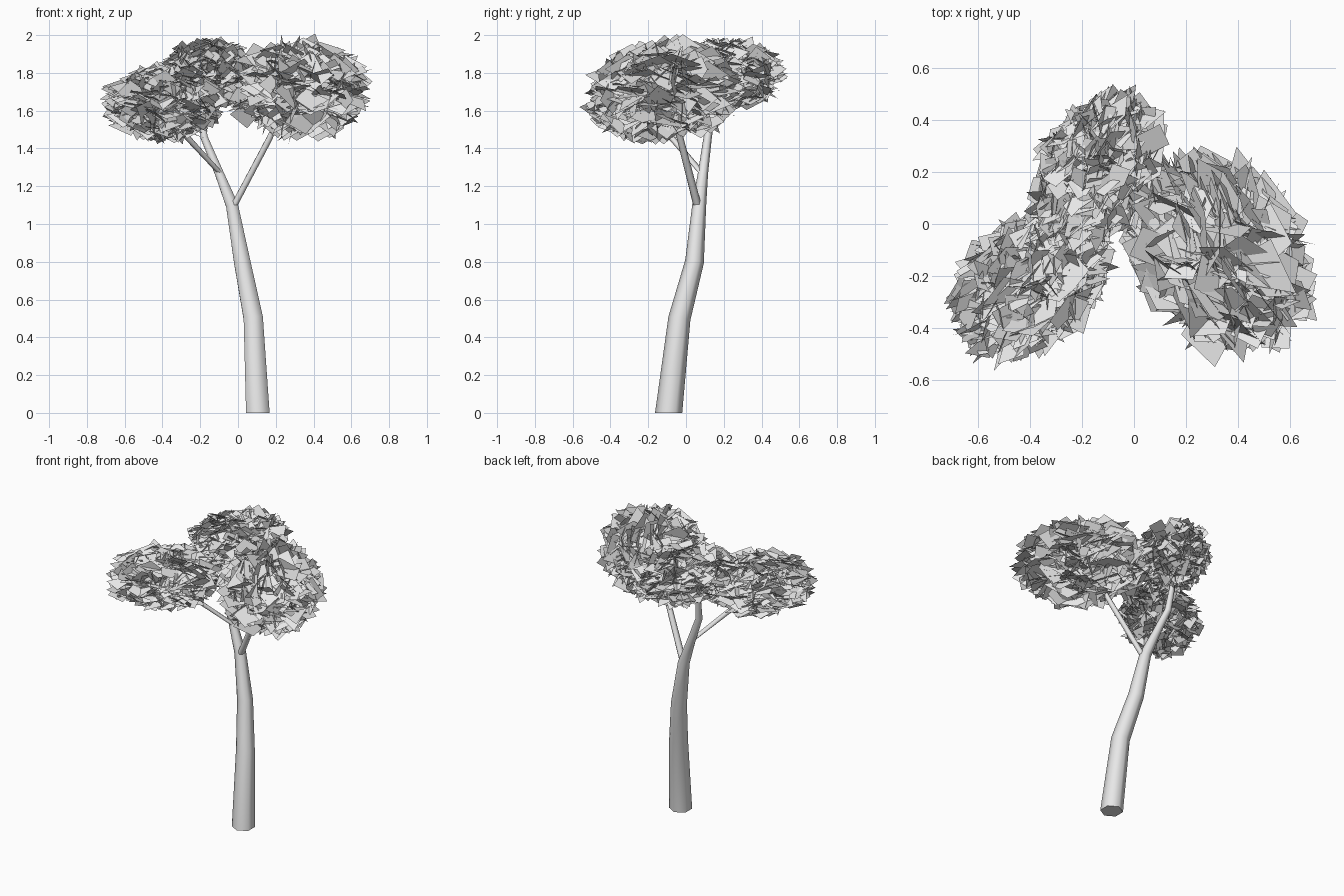
import bpy, bmesh, math, random
from mathutils import Vector, Matrix

random.seed(7)
if "Cube" in bpy.data.objects:
    bpy.data.objects.remove(bpy.data.objects["Cube"])

# One pale grey for everything
grey = bpy.data.materials.new("pale_grey")
grey.use_nodes = True
grey.diffuse_color = (0.8, 0.8, 0.8, 1)
grey.node_tree.nodes["Principled BSDF"].inputs["Base Color"].default_value = (0.8, 0.8, 0.8, 1)


def add_object(name, bm):
    mesh = bpy.data.meshes.new(name)
    bm.to_mesh(mesh)
    bm.free()
    mesh.materials.append(grey)
    obj = bpy.data.objects.new(name, mesh)
    bpy.context.collection.objects.link(obj)
    return obj


def limb(name, path, sides=6):
    """Tapered tube through (x, y, z, radius) points, first ring level."""
    bm = bmesh.new()
    points = [Vector(p[:3]) for p in path]
    rings = []
    for i, p in enumerate(points):
        tangent = points[min(i + 1, len(points) - 1)] - points[max(i - 1, 0)]
        if i == 0:
            tangent = Vector((0, 0, 1))
        turn = Vector((0, 0, 1)).rotation_difference(tangent.normalized())
        ring = []
        for s in range(sides):
            a = math.tau * (s + 0.5) / sides
            ring.append(bm.verts.new(p + turn @ Vector((math.cos(a), math.sin(a), 0)) * path[i][3]))
        rings.append(ring)
    for low, high in zip(rings, rings[1:]):
        for s in range(sides):
            t = (s + 1) % sides
            bm.faces.new((low[s], low[t], high[t], high[s])).smooth = True
    bm.faces.new(rings[0][::-1])
    bm.faces.new(rings[-1])
    return add_object(name, bm)


def foliage(name, center, radii, yaw, count, size):
    """Loose irregular leaf cards filling an ellipsoid, stretched along its long axis."""
    bm = bmesh.new()
    place = Matrix.Translation(center) @ Matrix.Rotation(yaw, 4, "Z") @ Matrix.Diagonal((*radii, 1))
    for _ in range(count):
        out = Vector([random.gauss(0, 1) for _ in range(3)]).normalized()
        spin = Vector([random.gauss(0, 1) for _ in range(3)]).normalized().to_track_quat("Z", "Y")
        spot = out * (1 - size * 0.7) * random.random() ** 0.33
        corners = []
        for k in range(4):
            a = math.tau * (k + random.uniform(-0.25, 0.25)) / 4
            r = size * random.uniform(0.6, 1.1)
            corners.append(bm.verts.new(place @ (spot + spin @ Vector((math.cos(a), math.sin(a), 0)) * r)))
        bm.faces.new(corners)
    return add_object(name, bm)


# Leaning trunk and two side branches
limb("trunk", [(0.105, -0.092, 0, 0.072), (0.081, -0.035, 0.5, 0.059), (0.022, 0.045, 0.8, 0.05),
               (-0.032, 0.07, 1.1, 0.037), (-0.1, 0.09, 1.27, 0.027), (-0.18, 0.115, 1.46, 0.022),
               (-0.2, 0.16, 1.72, 0.014)])
limb("left_branch", [(-0.02, 0.06, 1.1, 0.022), (0.165, -0.03, 1.45, 0.018), (0.27, -0.09, 1.68, 0.012)])
limb("right_branch", [(-0.095, 0.085, 1.27, 0.019), (-0.27, -0.08, 1.46, 0.016), (-0.39, -0.18, 1.6, 0.011)])

# Three leafy crowns
foliage("right_crown", (-0.4, -0.23, 1.635), (0.385, 0.265, 0.215), math.radians(40), 1000, 0.26)
foliage("back_crown", (-0.14, 0.21, 1.795), (0.36, 0.245, 0.205), math.radians(60), 1000, 0.26)
foliage("left_crown", (0.325, -0.11, 1.715), (0.47, 0.35, 0.28), math.radians(-52), 800, 0.32)
